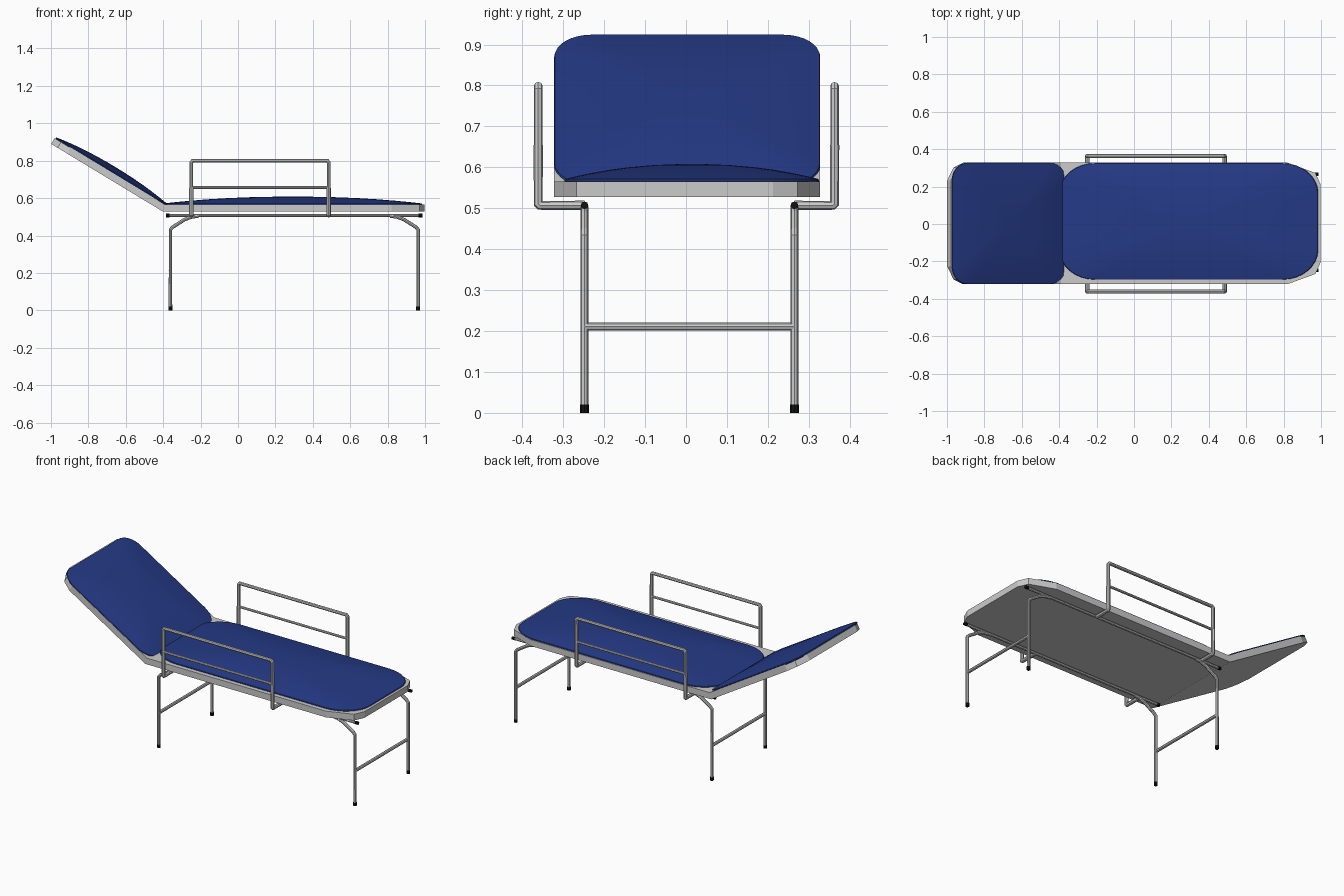
import bpy, bmesh, math

if "Cube" in bpy.data.objects:
    bpy.data.objects.remove(bpy.data.objects["Cube"])

TILT = math.radians(31.2)
HINGE_X, BASE_Z, THICK = -0.40, 0.527, 0.038
YC = 0.003


def material(name, rgb):
    m = bpy.data.materials.new(name)
    m.diffuse_color = (*rgb, 1)
    m.use_nodes = True
    m.node_tree.nodes["Principled BSDF"].inputs["Base Color"].default_value = m.diffuse_color
    return m


BLUE = material("blue_vinyl", (0.018, 0.042, 0.24))
BLACK = material("black_rubber", (0.006, 0.006, 0.006))


def add_mesh(name, bm, mat=None, smooth=False):
    bmesh.ops.recalc_face_normals(bm, faces=bm.faces)
    me = bpy.data.meshes.new(name)
    bm.to_mesh(me)
    bm.free()
    ob = bpy.data.objects.new(name, me)
    bpy.context.collection.objects.link(ob)
    if mat:
        me.materials.append(mat)
    if smooth:
        bpy.context.view_layer.objects.active = ob
        ob.select_set(True)
        bpy.ops.object.shade_smooth_by_angle(angle=math.radians(40))
        ob.select_set(False)
    return ob


def on_bed(s, y, h, head):
    """Distance s along the bed and height h above its underside -> 3D point."""
    if not head:
        return (s, y, BASE_Z + h)
    d = s - HINGE_X
    return (HINGE_X + d * math.cos(TILT) + h * math.sin(TILT), y,
            BASE_Z - d * math.sin(TILT) + h * math.cos(TILT))


# Bed frame: flat panel plus raised head panel sharing a mitred hinge line
def bed_panel(bm, half, head):
    mitre = THICK * math.tan(TILT / 2)
    outline = half + [(s, -y) for s, y in reversed(half)]
    layers = []
    for h in (0, THICK):
        ring = []
        for s, y in outline:
            if s == HINGE_X:
                p = (HINGE_X + (mitre if h else 0), YC + y, BASE_Z + h)
            else:
                p = on_bed(s, YC + y, h, head)
            ring.append(bm.verts.new(p))
        layers.append(ring)
        bm.faces.new(ring)
    n = len(outline)
    for i in range(n):
        j = (i + 1) % n
        if outline[i][0] == outline[j][0] == HINGE_X:
            continue
        bm.faces.new((layers[0][i], layers[0][j], layers[1][j], layers[1][i]))


bm = bmesh.new()
bed_panel(bm, [(HINGE_X, 0.325), (0.82, 0.325), (0.97, 0.27), (0.997, 0.21)], False)
bed_panel(bm, [(HINGE_X, 0.325), (-1.0, 0.325), (-1.06, 0.30), (-1.10, 0.23)], True)
bmesh.ops.remove_doubles(bm, verts=bm.verts, dist=1e-5)
add_mesh("bed_frame", bm)


# Cushions: rounded rectangle rings rising to a soft dome
def cushion(name, s0, s1, y0, y1, radius_s, radius_y, bulge, head):
    cs, cy = (s0 + s1) / 2, (y0 + y1) / 2
    ls, ly = (s1 - s0) / 2, (y1 - y0) / 2
    outline = []
    for q, (sx, sy) in enumerate([(1, 1), (-1, 1), (-1, -1), (1, -1)]):
        for i in range(9):
            a = math.pi / 2 * (q + i / 8)
            outline.append((sx * (ls - radius_s) + radius_s * math.cos(a),
                            sy * (ly - radius_y) + radius_y * math.sin(a)))
    bm = bmesh.new()
    rim = 0.006
    levels = [(0.99, -0.003), (1.0, 0.002)]
    levels += [(k, rim + bulge * (1 - k ** 2.2))
               for k in (0.995, 0.96, 0.9, 0.8, 0.65, 0.5, 0.3, 0.12)]
    prev = None
    for k, h in levels:
        ring = [bm.verts.new(on_bed(cs + k * s, cy + k * y, THICK + h, head))
                for s, y in outline]
        if prev:
            for i in range(len(ring)):
                j = (i + 1) % len(ring)
                bm.faces.new((prev[i], prev[j], ring[j], ring[i]))
        else:
            bm.faces.new(ring)
        prev = ring
    bm.faces.new(prev)
    add_mesh(name, bm, BLUE, True)


cushion("seat_cushion", -0.40, 0.985, -0.297, 0.325, 0.19, 0.16, 0.037, False)
cushion("head_cushion", -1.095, -0.385, -0.322, 0.328, 0.10, 0.09, 0.028, True)


# Tubes: octagonal sweep along a path, joined into one mesh
def tube(name, paths, r=0.0095, mat=None):
    cu = bpy.data.curves.new(name + "_path", 'CURVE')
    cu.dimensions = '3D'
    cu.bevel_depth = r
    cu.bevel_resolution = 2
    cu.use_fill_caps = True
    for path in paths:
        sp = cu.splines.new('POLY')
        sp.points.add(len(path) - 1)
        for p, co in zip(sp.points, path):
            p.co = (*co, 1)
    tmp = bpy.data.objects.new(name + "_tmp", cu)
    bpy.context.collection.objects.link(tmp)
    bpy.context.view_layer.update()
    me = bpy.data.meshes.new_from_object(tmp.evaluated_get(bpy.context.evaluated_depsgraph_get()))
    bpy.data.objects.remove(tmp)
    me.name = name
    me.materials.clear()
    if mat:
        me.materials.append(mat)
    for f in me.polygons:
        f.use_smooth = False
    ob = bpy.data.objects.new(name, me)
    bpy.context.collection.objects.link(ob)


LEGS = {"head": (-0.361, 1), "foot": (0.963, -1)}
SIDES = {"front": (-0.248, -0.361, -1), "back": (0.265, 0.363, 1)}
RAIL_Z = 0.507

for side, (y, y_out, sgn) in SIDES.items():
    # Long under-bed rail with rubber end caps
    tube(side + "_under_rail", [[(-0.375, y, RAIL_Z), (0.975, y, RAIL_Z)]], 0.0085)
    tube(side + "_rail_caps", [[(-0.385, y, RAIL_Z), (-0.366, y, RAIL_Z)],
                               [(0.966, y, RAIL_Z), (0.986, y, RAIL_Z)]], 0.0095, BLACK)
    # Legs bending into the rail, with rubber feet
    for end, (x, d) in LEGS.items():
        tube(f"{side}_{end}_leg", [[(x, y, 0.01), (x, y, 0.432), (x + d * 0.012, y, 0.445),
                                    (x + d * 0.075, y, 0.485), (x + d * 0.115, y, 0.5),
                                    (x + d * 0.15, y, RAIL_Z - 0.003)]])
        tube(f"{side}_{end}_foot", [[(x, y, 0), (x, y, 0.02)]], 0.0105, BLACK)
    # Guard rail: posts on side arms, with top and middle bars
    posts = [[(x, y, RAIL_Z), (x, y_out - sgn * 0.004, RAIL_Z), (x, y_out, RAIL_Z + 0.004), (x, y_out, 0.655)]
             for x in (-0.25, 0.485)]
    tube(side + "_guard_arms", posts, 0.0115)
    tube(side + "_guard_rail", [[(-0.25, y_out, 0.655), (-0.25, y_out, 0.79), (-0.243, y_out, 0.799),
                                 (0.478, y_out, 0.799), (0.485, y_out, 0.79), (0.485, y_out, 0.655)]], 0.0105)
    tube(side + "_guard_middle_bar", [[(-0.25, y_out, 0.656), (0.485, y_out, 0.656)]], 0.0075)

# Cross bars between the legs
for end, (x, d) in LEGS.items():
    tube(end + "_leg_cross_bar", [[(x, SIDES["front"][0], 0.211), (x, SIDES["back"][0], 0.211)]], 0.0095)
